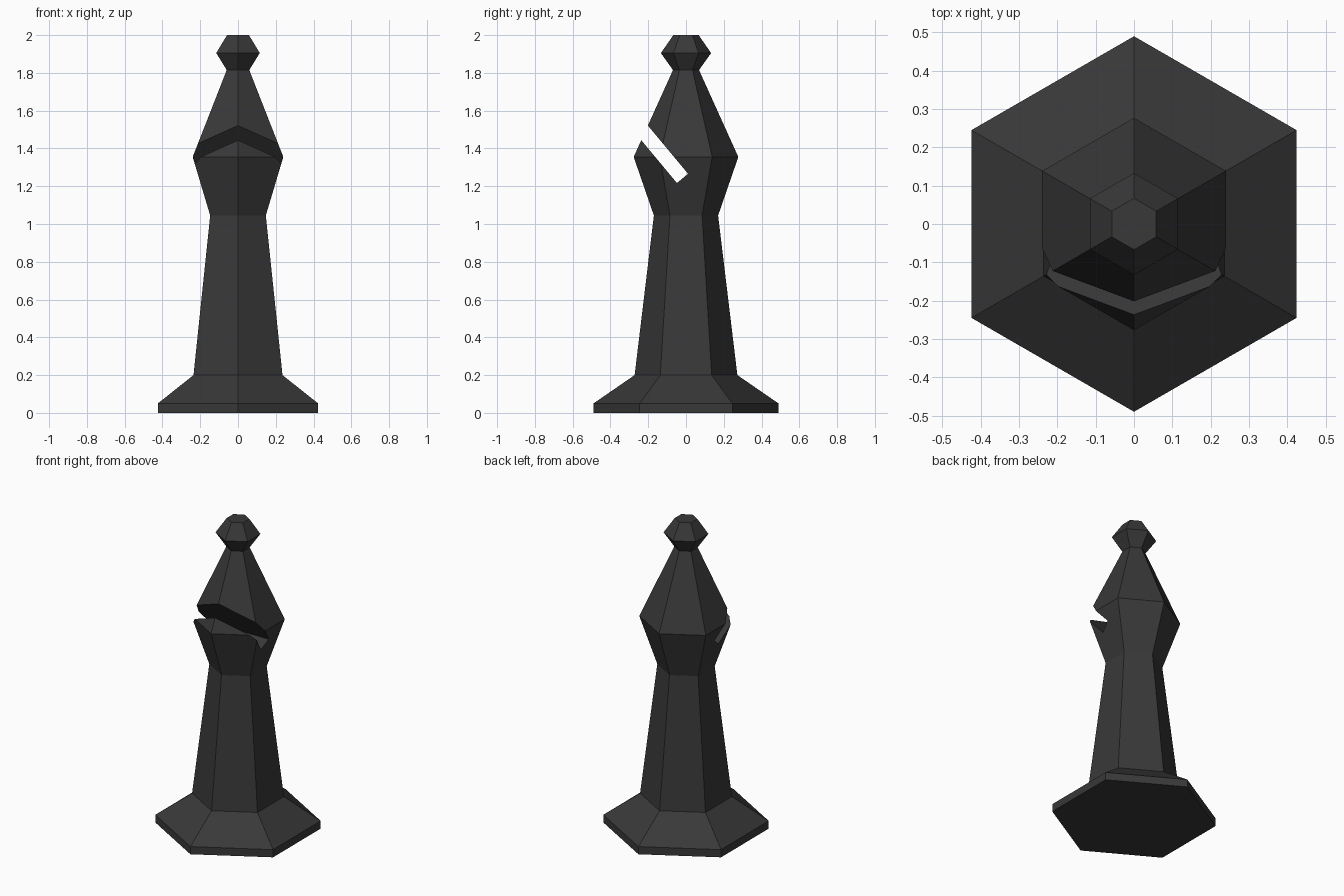
import bpy, bmesh, math
from mathutils import Vector

cube = bpy.data.objects.get("Cube")
if cube:
    bpy.data.objects.remove(cube, do_unlink=True)

COLOUR = (0.04, 0.04, 0.04, 1)
mat = bpy.data.materials.new("charcoal")
mat.use_nodes = True
mat.diffuse_color = COLOUR
mat.node_tree.nodes["Principled BSDF"].inputs["Base Color"].default_value = COLOUR


def loft(name, rings):
    """Closed solid through a stack of rings with equal point counts."""
    bm = bmesh.new()
    loops = [[bm.verts.new(p) for p in ring] for ring in rings]
    n = len(loops[0])
    for low, high in zip(loops, loops[1:]):
        for i in range(n):
            j = (i + 1) % n
            bm.faces.new((low[i], low[j], high[j], high[i]))
    bm.faces.new(loops[0][::-1])
    bm.faces.new(loops[-1])
    bmesh.ops.recalc_face_normals(bm, faces=bm.faces)
    mesh = bpy.data.meshes.new(name)
    bm.to_mesh(mesh)
    bm.free()
    mesh.materials.append(mat)
    obj = bpy.data.objects.new(name, mesh)
    bpy.context.collection.objects.link(obj)
    return obj


def hexagon(radius, z):
    angles = [math.radians(30 + 60 * i) for i in range(6)]
    return [(radius * math.cos(a), radius * math.sin(a), z) for a in angles]


# Six-sided turned body: foot, stem, head and finial (radius, height)
profile = [(0.49, 0), (0.49, 0.05), (0.272, 0.2), (0.17, 1.045),
           (0.277, 1.355), (0.069, 1.815), (0.133, 1.905), (0.067, 2.0)]
body = loft("bishop_body", [hexagon(r, z) for r, z in profile])

# Slanted slot through the front of the head
inner_low, inner_high = Vector((0, -0.048, 1.217)), Vector((0, 0.011, 1.266))
outward = Vector((0, -0.64, 0.768)) * 0.55
section = [inner_low, inner_high, inner_high + outward, inner_low + outward]
cutter = loft("slot_cutter", [[p + Vector((x, 0, 0)) for p in section] for x in (-0.5, 0.5)])
cutter.hide_render = True

slot = body.modifiers.new("slot", "BOOLEAN")
slot.operation = "DIFFERENCE"
slot.solver = "EXACT"
slot.object = cutter
bpy.context.view_layer.objects.active = body
body.select_set(True)
bpy.ops.object.modifier_apply(modifier=slot.name)
bpy.data.objects.remove(cutter, do_unlink=True)
